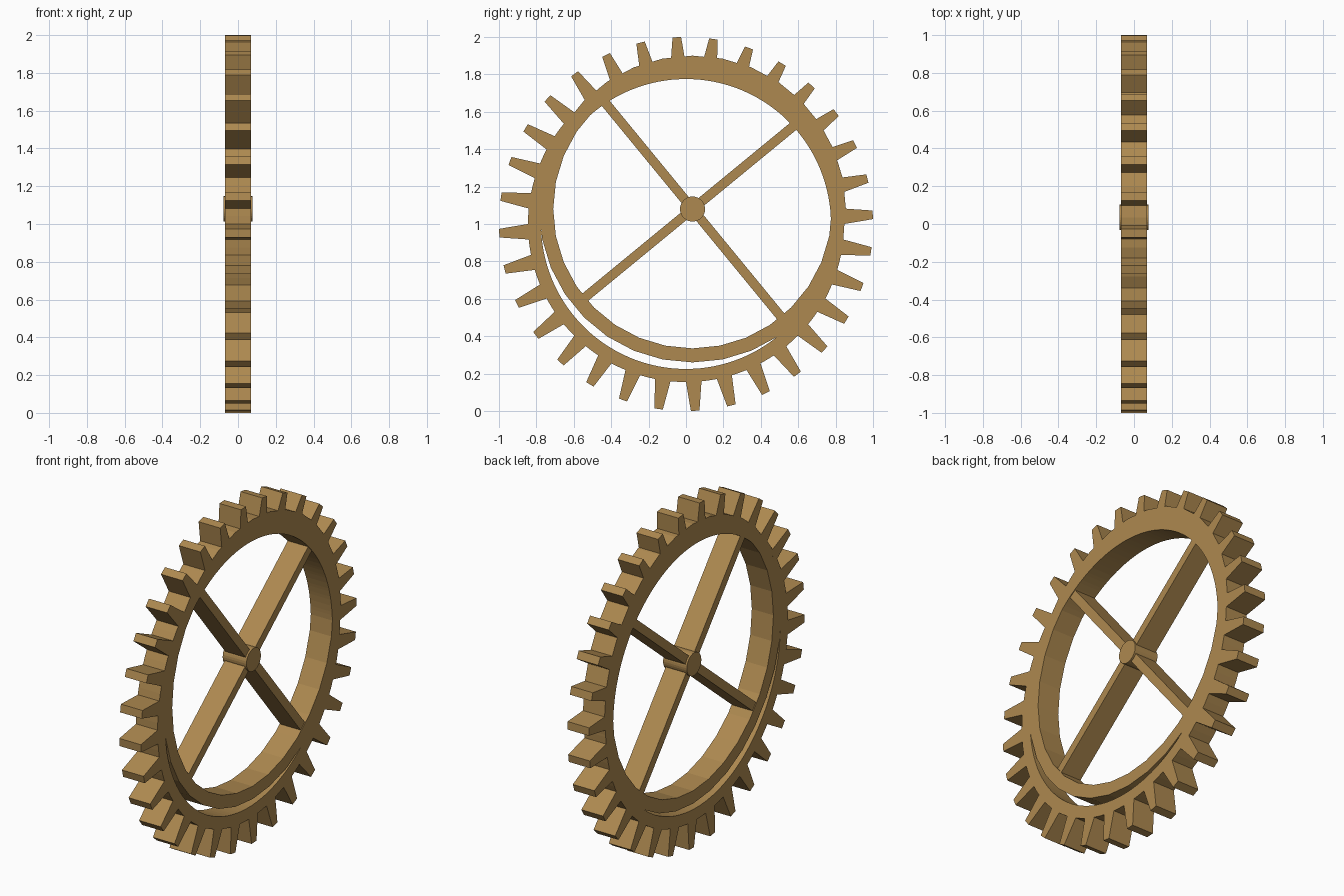
import bpy, bmesh, math

if "Cube" in bpy.data.objects:
    bpy.data.objects.remove(bpy.data.objects["Cube"])

TEETH = 32
T = math.tau / TEETH / 4          # quarter of a tooth pitch
HALF = 0.07                       # half thickness of the wheel
AXLE = (0.035, 1.08)              # off-centre axle of the inner wheel (y, z)

wood = bpy.data.materials.new("brown wood")
wood.diffuse_color = (0.42, 0.25, 0.08, 1)
wood.use_nodes = True
wood.node_tree.nodes["Principled BSDF"].inputs["Base Color"].default_value = wood.diffuse_color


def finish(name, bm):
    bmesh.ops.recalc_face_normals(bm, faces=bm.faces)
    me = bpy.data.meshes.new(name)
    bm.to_mesh(me)
    bm.free()
    me.materials.append(wood)
    ob = bpy.data.objects.new(name, me)
    bpy.context.collection.objects.link(ob)
    return ob


def polar(r, a, c):
    return (c[0] + r * math.cos(a), c[1] + r * math.sin(a))


def band(name, inner, outer, half):
    """Closed ring between two matching yz loops, with thickness along x."""
    bm = bmesh.new()
    loops = [[bm.verts.new((x, y, z)) for y, z in pts]
             for x, pts in ((-half, inner), (half, inner), (half, outer), (-half, outer))]
    n = len(inner)
    for k in range(4):
        a, b = loops[k], loops[(k + 1) % 4]
        for i in range(n):
            j = (i + 1) % n
            bm.faces.new((a[i], a[j], b[j], b[i]))
    return finish(name, bm)


def prism(name, pts, half):
    """Flat yz outline extruded along x."""
    bm = bmesh.new()
    a = [bm.verts.new((-half, y, z)) for y, z in pts]
    b = [bm.verts.new((half, y, z)) for y, z in pts]
    bm.faces.new(a)
    bm.faces.new(b[::-1])
    for i in range(len(pts)):
        j = (i + 1) % len(pts)
        bm.faces.new((a[i], a[j], b[j], b[i]))
    return finish(name, bm)


# Toothed outer gear: each tooth spans two quarters and tapers to its tip
inner, outer = [], []
for i in range(TEETH):
    mid = i * 4 * T + T
    for r, da in ((0.845, -T), (1.0, -0.023), (1.0, 0.023), (0.845, T), (0.845, 2 * T)):
        outer.append(polar(r, mid + da, (0, 1)))
    for da in (-T, -0.023, 0.023, T, 2 * T):
        inner.append(polar(0.775, mid + da, (0, 1)))
band("gear_rim", inner, outer, HALF)

# Inner ring, slightly off centre
angles = [math.tau * i / 32 for i in range(32)]
band("inner_ring", [polar(0.745, a, AXLE) for a in angles],
     [polar(0.82, a, AXLE) for a in angles], HALF)

# Hub
prism("hub", [polar(0.067, a, AXLE) for a in angles], 0.077)

# Four spokes from the hub into the inner ring
for k in range(4):
    a = math.radians(39.4 + 90 * k)
    c, s = math.cos(a), math.sin(a)
    pts = [(AXLE[0] + u * c - v * s, AXLE[1] + u * s + v * c)
           for u, v in ((0.03, -0.025), (0.77, -0.025), (0.77, 0.025), (0.03, 0.025))]
    prism(f"spoke_{k + 1}", pts, 0.066)
